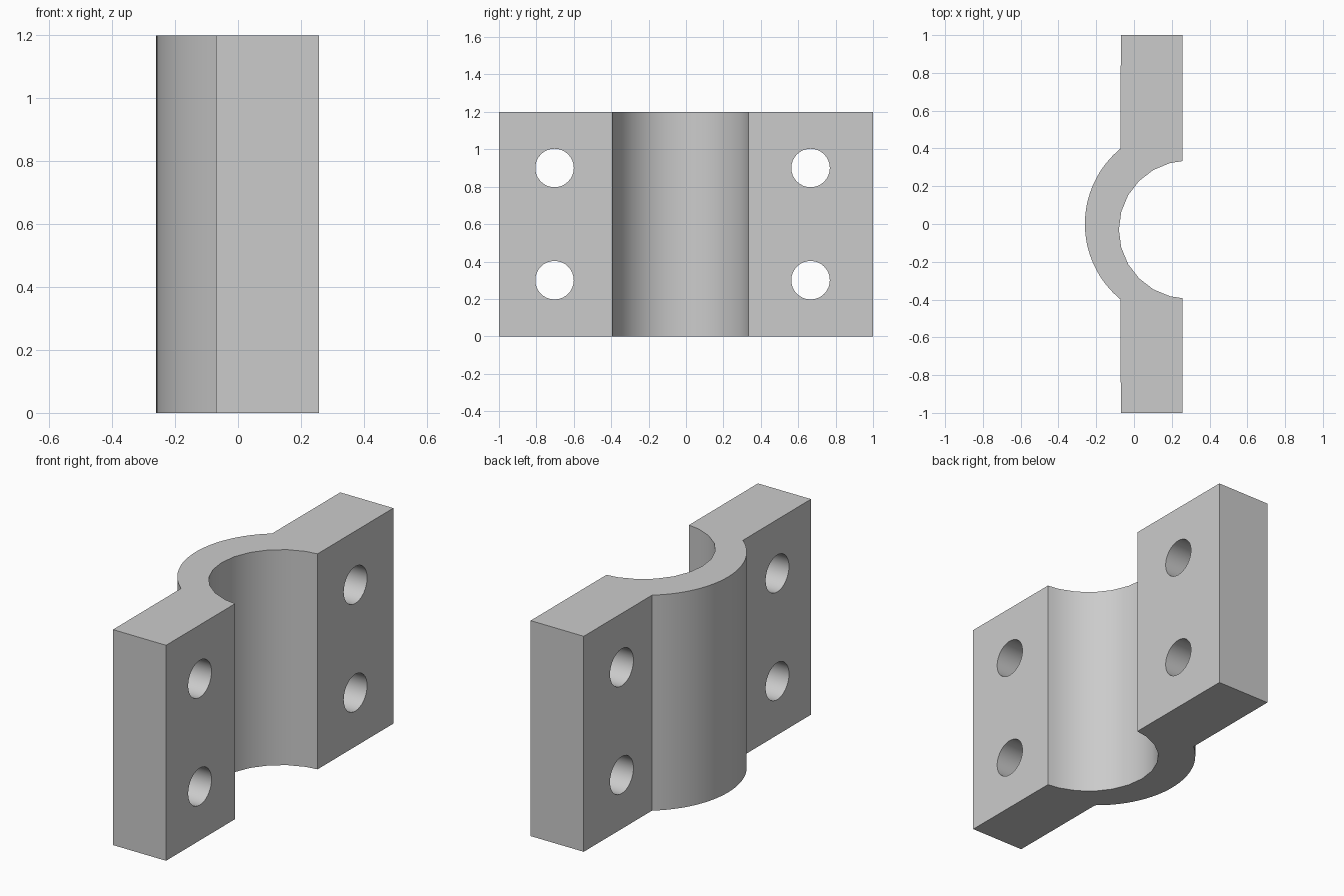
import bpy
import bmesh
from math import asin, cos, sin, pi, radians
from mathutils import Matrix

HEIGHT = 1.2
BACK, FACE = -0.07, 0.257       # flange planes along x
OUTER_R, OUTER_HALF = 0.517, 0.4
BORE_X, BORE_Y, BORE_R = 0.285, -0.03, 0.365

cube = bpy.data.objects.get("Cube")
if cube:
    bpy.data.objects.remove(cube, do_unlink=True)


def make_object(name, bm):
    mesh = bpy.data.meshes.new(name)
    bmesh.ops.recalc_face_normals(bm, faces=bm.faces)
    bm.to_mesh(mesh)
    bm.free()
    obj = bpy.data.objects.new(name, mesh)
    bpy.context.collection.objects.link(obj)
    return obj


def arc(cx, cy, r, start, end, steps):
    angles = [start + (end - start) * i / steps for i in range(steps + 1)]
    return [(cx + r * cos(a), cy + r * sin(a)) for a in angles]


# Plain grey
grey = bpy.data.materials.new("plain grey")
grey.use_nodes = True
colour = (0.6, 0.6, 0.6, 1)
grey.diffuse_color = colour
grey.node_tree.nodes["Principled BSDF"].inputs["Base Color"].default_value = colour

# Clamp profile: two flanges joined by a curved saddle
spread = asin(OUTER_HALF / OUTER_R)
outer = arc(FACE, 0, OUTER_R, pi - spread, pi + spread, 32)
bore = arc(BORE_X, BORE_Y, BORE_R, radians(255), radians(105), 10)
profile = [(FACE, 1), (BACK, 1)] + outer + [(BACK, -1), (FACE, -1)]
profile += [(FACE, BORE_Y - BORE_R + 0.002)] + bore + [(FACE, BORE_Y + BORE_R - 0.002)]

bm = bmesh.new()
base = bm.faces.new([bm.verts.new((x, y, 0)) for x, y in profile])
top = bmesh.ops.extrude_face_region(bm, geom=[base])["geom"]
bmesh.ops.translate(bm, vec=(0, 0, HEIGHT),
                    verts=[v for v in top if isinstance(v, bmesh.types.BMVert)])
clamp = make_object("clamp_half", bm)
clamp.data.materials.append(grey)

# Bolt holes through both flanges
bm = bmesh.new()
for y in (-0.703, 0.666):
    for z in (0.3, 0.9):
        bmesh.ops.create_cone(
            bm, cap_ends=True, segments=32, radius1=0.103, radius2=0.103, depth=1,
            matrix=Matrix.Translation((0.1, y, z)) @ Matrix.Rotation(pi / 2, 4, "Y"))
cutter = make_object("bolt_hole_cutter", bm)
cutter.data.materials.append(grey)
cutter.hide_render = True

holes = clamp.modifiers.new("bolt_holes", "BOOLEAN")
holes.operation = "DIFFERENCE"
holes.solver = "EXACT"
holes.object = cutter

bpy.ops.object.select_all(action="DESELECT")
clamp.select_set(True)
bpy.context.view_layer.objects.active = clamp
bpy.ops.object.modifier_apply(modifier=holes.name)
bpy.data.objects.remove(cutter, do_unlink=True)
bpy.ops.object.shade_smooth_by_angle(angle=radians(30))
